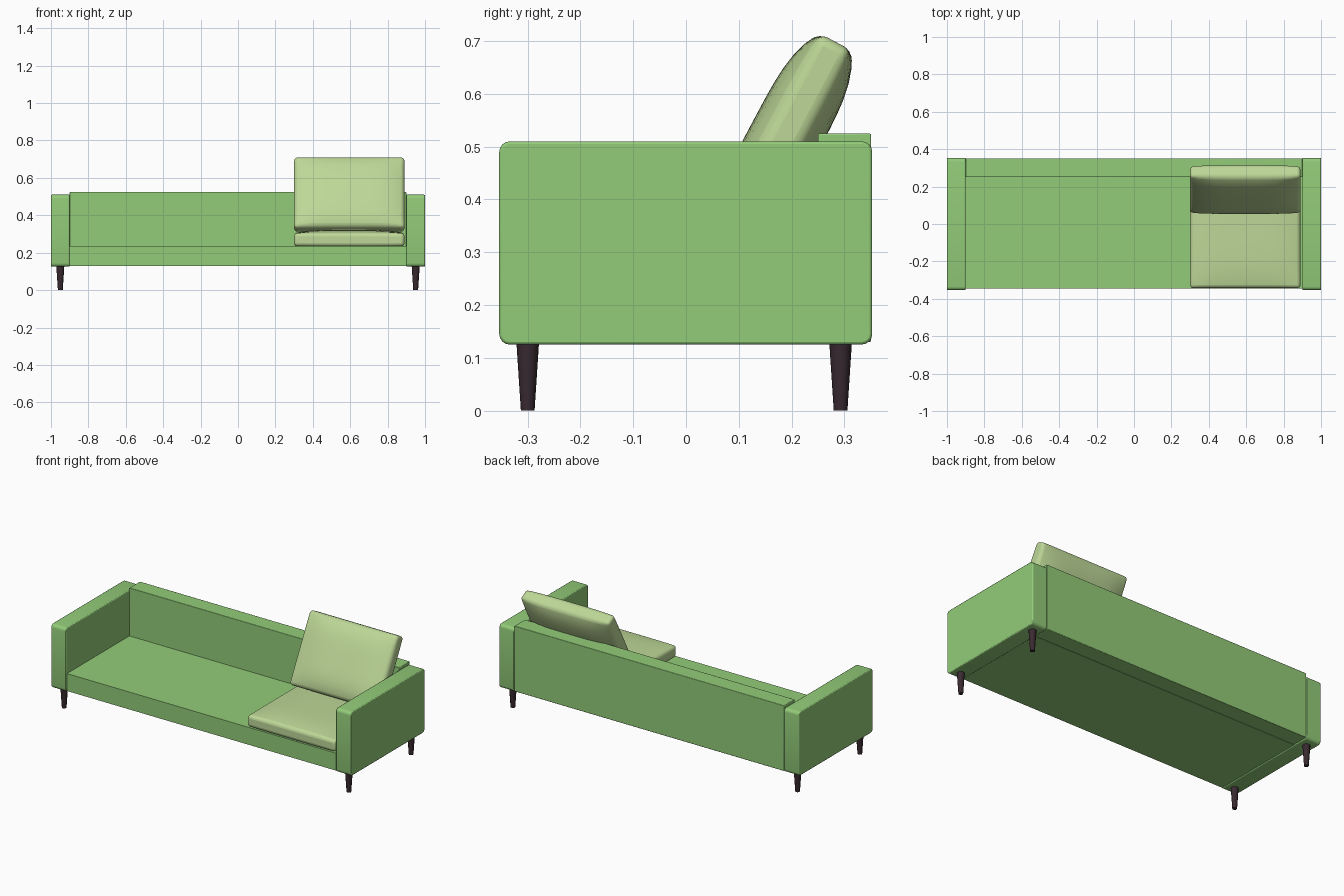
import bpy, bmesh, math
from mathutils import Vector

if "Cube" in bpy.data.objects:
    bpy.data.objects.remove(bpy.data.objects["Cube"])


def material(name, rgb):
    m = bpy.data.materials.new(name)
    m.diffuse_color = (*rgb, 1)
    m.use_nodes = True
    m.node_tree.nodes["Principled BSDF"].inputs["Base Color"].default_value = m.diffuse_color
    return m


GREEN = material("green_fabric", (0.29, 0.60, 0.19))
PALE = material("pale_fabric", (0.51, 0.68, 0.31))
DARK = material("dark_wood", (0.04, 0.023, 0.03))


def finish(bm, name, mat, bevel=0, segments=2, smooth=40):
    bmesh.ops.recalc_face_normals(bm, faces=bm.faces)
    me = bpy.data.meshes.new(name)
    bm.to_mesh(me)
    bm.free()
    me.materials.append(mat)
    ob = bpy.data.objects.new(name, me)
    bpy.context.collection.objects.link(ob)
    if bevel:
        mod = ob.modifiers.new("soft_edges", 'BEVEL')
        mod.width, mod.segments = bevel, segments
        mod.limit_method, mod.angle_limit = 'ANGLE', math.radians(50)
    bpy.ops.object.select_all(action='DESELECT')
    ob.select_set(True)
    bpy.context.view_layer.objects.active = ob
    bpy.ops.object.shade_smooth_by_angle(angle=math.radians(smooth))
    return ob


def box(lo, hi):
    bm = bmesh.new()
    bmesh.ops.create_cube(bm, size=1)
    lo, hi = Vector(lo), Vector(hi)
    for v in bm.verts:
        v.co = (lo + hi) / 2 + v.co * (hi - lo)
    return bm


def arm(name, x0, x1):
    # Slab with rounded side profile and slightly softened rims
    bm = box((x0, -0.354, 0.125), (x1, 0.353, 0.51))
    edges = [e for e in bm.edges if abs(e.verts[0].co.x - e.verts[1].co.x) > 0.05]
    bmesh.ops.bevel(bm, geom=edges, offset=0.02, segments=4, profile=0.5, affect='EDGES')
    finish(bm, name, GREEN, 0.005)


def leg(name, x, y):
    bm = bmesh.new()
    bmesh.ops.create_cone(bm, cap_ends=True, segments=12,
                          radius1=0.013, radius2=0.0215, depth=0.13)
    bmesh.ops.translate(bm, verts=bm.verts, vec=(x, y, 0.065))
    finish(bm, name, DARK)


def cushion(name, w, d, h, bulge, loc, tilt):
    # Box with a fine grid on its two large faces, puffed outward
    n = 14
    bm = bmesh.new()
    bmesh.ops.create_grid(bm, x_segments=n, y_segments=n, size=1)
    top = bmesh.ops.extrude_face_region(bm, geom=bm.faces[:])
    for v in [g for g in top['geom'] if isinstance(g, bmesh.types.BMVert)]:
        v.co.z = 1
    for v in bm.verts:
        u, t = v.co.x, v.co.y
        side = 1 if v.co.z > 0.5 else -1
        puff = bulge * (1 - u ** 4) * (1 - t ** 4)
        v.co = (u * w / 2, t * d / 2, side * (h / 2 + puff))
    ob = finish(bm, name, PALE, 0.018, 4, 60)
    ob.location = loc
    ob.rotation_euler.x = math.radians(tilt)


# Frame: seat and back panel
finish(box((-0.9, -0.345, 0.13), (0.9, 0.25, 0.235)), "seat", GREEN)
finish(box((-0.9, 0.25, 0.13), (0.9, 0.351, 0.525)), "back_panel", GREEN, 0.003)

# Arms and legs on both sides
for s, side in ((-1, "left"), (1, "right")):
    arm(side + "_arm", *sorted((s * 0.9, s * 1.0)))
    leg(side + "_front_leg", s * 0.95, -0.30)
    leg(side + "_back_leg", s * 0.95, 0.293)

# Loose cushions
cushion("seat_cushion", 0.59, 0.59, 0.07, 0.018, (0.595, -0.048, 0.27), 0)
cushion("back_cushion", 0.59, 0.425, 0.07, 0.033, (0.595, 0.184, 0.511), 62)
